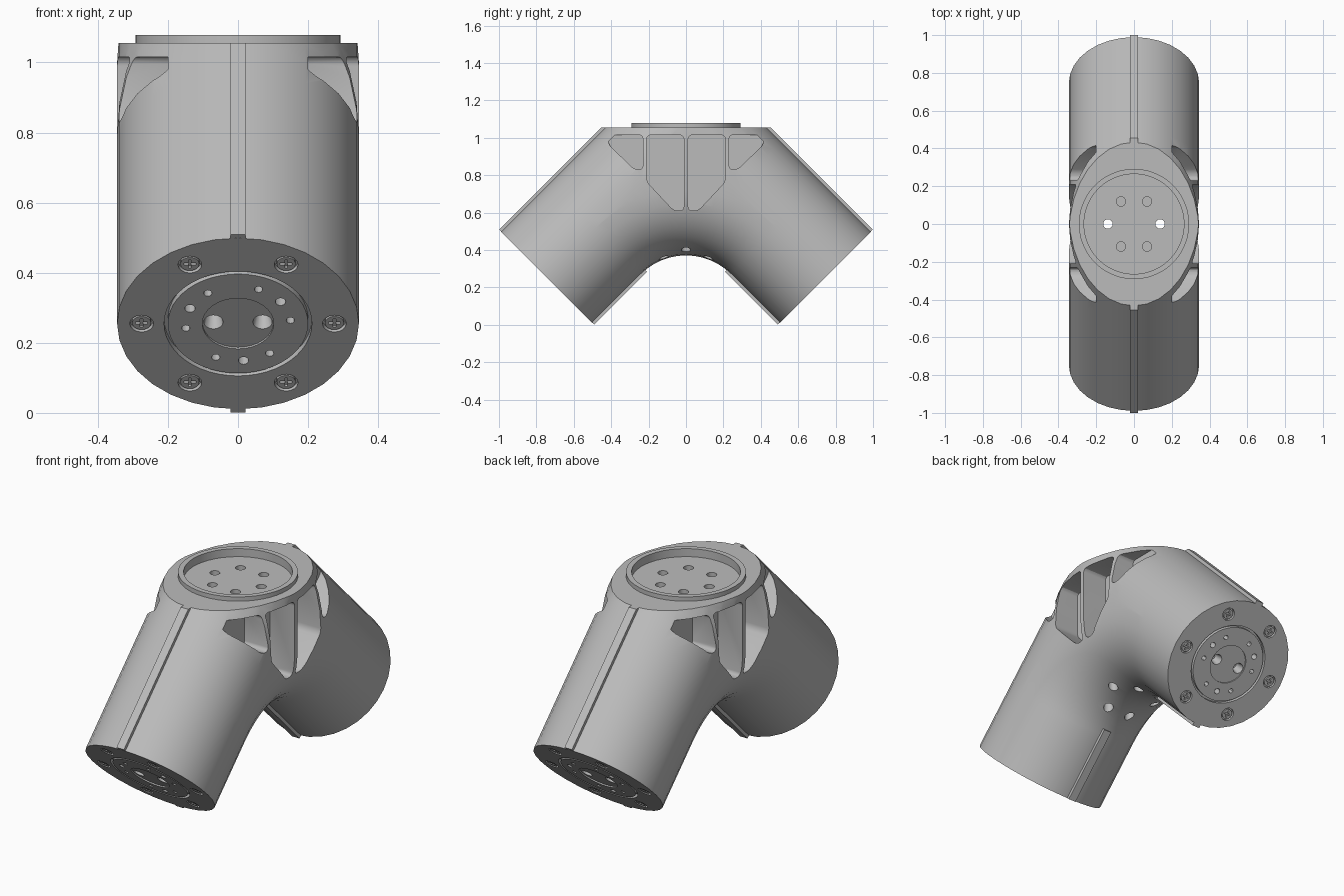
import bpy, bmesh, math
from math import sin, cos, pi
from mathutils import Matrix, Vector

if "Cube" in bpy.data.objects:
    bpy.data.objects.remove(bpy.data.objects["Cube"])

RADIUS, BEND, SIDES = 0.345, 0.686, 32
DIAG = math.sqrt(0.5)
BEND_Z = 1.0 - BEND / DIAG      # height of the bend's centre
TOP = 1.055                     # height of the flat top
STRAIGHT = 0.368                # straight length below the bend

grey = bpy.data.materials.new("plain_grey")
grey.use_nodes = True
grey.diffuse_color = (0.5, 0.5, 0.5, 1)
grey.node_tree.nodes["Principled BSDF"].inputs["Base Color"].default_value = (0.5, 0.5, 0.5, 1)

# Local frames of the two end faces: z points out of the face
front_end = Matrix.Translation((0, -0.745, 0.255)) @ Matrix.Rotation(math.radians(135), 4, "X")
ENDS = {"front": front_end, "back": Matrix.Rotation(pi, 4, "Z") @ front_end}


def make(name, bm):
    bmesh.ops.recalc_face_normals(bm, faces=bm.faces)
    mesh = bpy.data.meshes.new(name)
    bm.to_mesh(mesh)
    bm.free()
    mesh.materials.append(grey)
    ob = bpy.data.objects.new(name, mesh)
    bpy.context.collection.objects.link(ob)
    return ob


def activate(ob):
    bpy.ops.object.select_all(action="DESELECT")
    ob.select_set(True)
    bpy.context.view_layer.objects.active = ob


def cut(ob, bm):
    cutter = make("cutter", bm)
    cutter.hide_render = True
    mod = ob.modifiers.new("cut", "BOOLEAN")
    mod.operation, mod.solver, mod.object = "DIFFERENCE", "EXACT", cutter
    activate(ob)
    bpy.ops.object.modifier_apply(modifier=mod.name)
    bpy.data.objects.remove(cutter)


def smooth(ob):
    activate(ob)
    bpy.ops.object.shade_smooth_by_angle(angle=math.radians(30))


def cylinder(bm, frame, x, y, r, z0, z1, sides=16, r_top=None):
    place = frame @ Matrix.Translation((x, y, (z0 + z1) / 2))
    bmesh.ops.create_cone(bm, cap_ends=True, segments=sides, radius1=r,
                          radius2=r if r_top is None else r_top, depth=z1 - z0, matrix=place)


def tube(bm, frame, r0, r1, z0, z1, sides=48):
    loops = [[bm.verts.new(frame @ Vector((r * cos(2 * pi * i / sides), r * sin(2 * pi * i / sides), z)))
              for i in range(sides)] for r, z in ((r0, z0), (r1, z0), (r1, z1), (r0, z1))]
    for k in range(4):
        a, b = loops[k], loops[(k + 1) % 4]
        for i in range(sides):
            j = (i + 1) % sides
            bm.faces.new((a[i], a[j], b[j], b[i]))


def box(bm, frame, centre, size):
    bmesh.ops.create_cube(bm, size=1, matrix=frame @ Matrix.Translation(centre) @ Matrix.Diagonal((*size, 1)))


def prism(bm, outline, x0, x1, bevel):
    a, b = ([bm.verts.new((x, y, z)) for y, z in outline] for x in (x0, x1))
    n = len(outline)
    bm.faces.new(a)
    bm.faces.new(b[::-1])
    for i in range(n):
        bm.faces.new((a[i], a[(i + 1) % n], b[(i + 1) % n], b[i]))
    edges = [bm.edges.get((a[i], b[i])) for i in range(n)]
    bmesh.ops.bevel(bm, geom=edges, offset=bevel, segments=3, affect="EDGES", profile=0.5)


def fill_holes(bm):
    bmesh.ops.holes_fill(bm, edges=[e for e in bm.edges if e.is_boundary], sides=0)


def clip_top(bm, z):
    bmesh.ops.bisect_plane(bm, geom=bm.verts[:] + bm.edges[:] + bm.faces[:],
                           plane_co=(0, 0, z), plane_no=(0, 0, 1), clear_outer=True)
    fill_holes(bm)


# Elbow body: outer half is a sharp mitre, inner half a round bend
bm = bmesh.new()
q = SIDES // 4
columns = [(i, False) for i in range(-q, q + 1)] + [(i, True) for i in range(q, 3 * q + 1)]
STEPS = 10
rows = []
for s in range(-STEPS - 1, STEPS + 2):
    a = max(-1, min(1, s / STEPS)) * pi / 4
    row = []
    for i, rounded in columns:
        phi = 2 * pi * i / SIDES
        rho = BEND + RADIUS * cos(phi)
        d = rho if rounded else rho / cos(pi / 4 - abs(a))
        p = Vector((RADIUS * sin(phi), d * sin(a), BEND_Z + d * cos(a)))
        if abs(s) > STEPS:
            p += Vector((0, math.copysign(DIAG, s), -DIAG)) * STRAIGHT
        row.append(bm.verts.new(p))
    rows.append(row)
for low, high in zip(rows, rows[1:]):
    for k in range(len(columns)):
        j = (k + 1) % len(columns)
        bm.faces.new((low[k], low[j], high[j], high[k]))
bmesh.ops.remove_doubles(bm, verts=bm.verts, dist=1e-5)
fill_holes(bm)
clip_top(bm, TOP)
body = make("elbow_body", bm)

# Side pockets, top recess, end grooves and screw seats
SCREWS = [(0.275 * cos(k * pi / 3), 0.275 * sin(k * pi / 3)) for k in range(6)]
WORLD = Matrix.Identity(4)
bm = bmesh.new()
middle = [(0.012, 1.015), (0.21, 1.015), (0.21, 0.765), (0.065, 0.61), (0.012, 0.61)]
outer = [(0.23, 1.015), (0.42, 1.015), (0.415, 0.965), (0.275, 0.83), (0.23, 0.83)]
for sx in (-1, 1):
    for sy in (-1, 1):
        for outline in (middle, outer):
            prism(bm, [(sy * y, z) for y, z in outline], sx * 0.2, sx * 0.45, 0.02)
cylinder(bm, WORLD, 0, 0, 0.265, 1.035, 1.2, 48)
for frame in ENDS.values():
    tube(bm, frame, 0.2, 0.211, -0.02, 0.02)
    cylinder(bm, frame, 0, 0, 0.102, -0.006, 0.02, 32)
    for x, y in SCREWS:
        cylinder(bm, frame, x, y, 0.034, -0.014, 0.02)
cut(body, bm)

# Bolt holes in the top and inner bend, pin holes in the ends
bm = bmesh.new()
for k in range(6):
    x, y = 0.138 * cos(k * pi / 3), 0.138 * sin(k * pi / 3)
    if k % 3 == 0:
        cylinder(bm, WORLD, x, y, 0.025, 0.2, 1.2)
    else:
        cylinder(bm, WORLD, x, y, 0.025, 0.75, 1.2)
        cylinder(bm, WORLD, x, y, 0.025, 0.2, 0.5)
for frame in ENDS.values():
    for x in (-0.07, 0.07):
        cylinder(bm, frame, x, 0, 0.018, -0.06, 0.006, 16, 0.03)
    for group in range(3):
        for n in range(3):
            t = math.radians(5 + 120 * group + 31 * n)
            cylinder(bm, frame, 0.15 * cos(t), 0.15 * sin(t), 0.015 if n == 1 else 0.012, -0.04, 0.02, 12)
cut(body, bm)
smooth(body)

# Raised rim on the flat top
bm = bmesh.new()
tube(bm, WORLD, 0.265, 0.292, 1.045, 1.078)
smooth(make("top_rim", bm))

for name, frame in ENDS.items():
    # Cross-head screws
    bm = bmesh.new()
    for x, y in SCREWS:
        cylinder(bm, frame, x, y, 0.027, -0.02, -0.002)
    screws = make(name + "_screws", bm)
    for size in ((0.034, 0.008, 0.02), (0.008, 0.034, 0.02)):
        bm = bmesh.new()
        for x, y in SCREWS:
            box(bm, frame, (x, y, 0), size)
        cut(screws, bm)
    smooth(screws)

    # Ribs along the outer and inner lines of the leg
    for part, side, length in (("outer", 1, 0.95), ("inner", -1, 0.4)):
        bm = bmesh.new()
        box(bm, frame, (0, side * 0.345, -length / 2), (0.044, 0.03, length))
        clip_top(bm, TOP)
        make(name + "_" + part + "_rib", bm)
